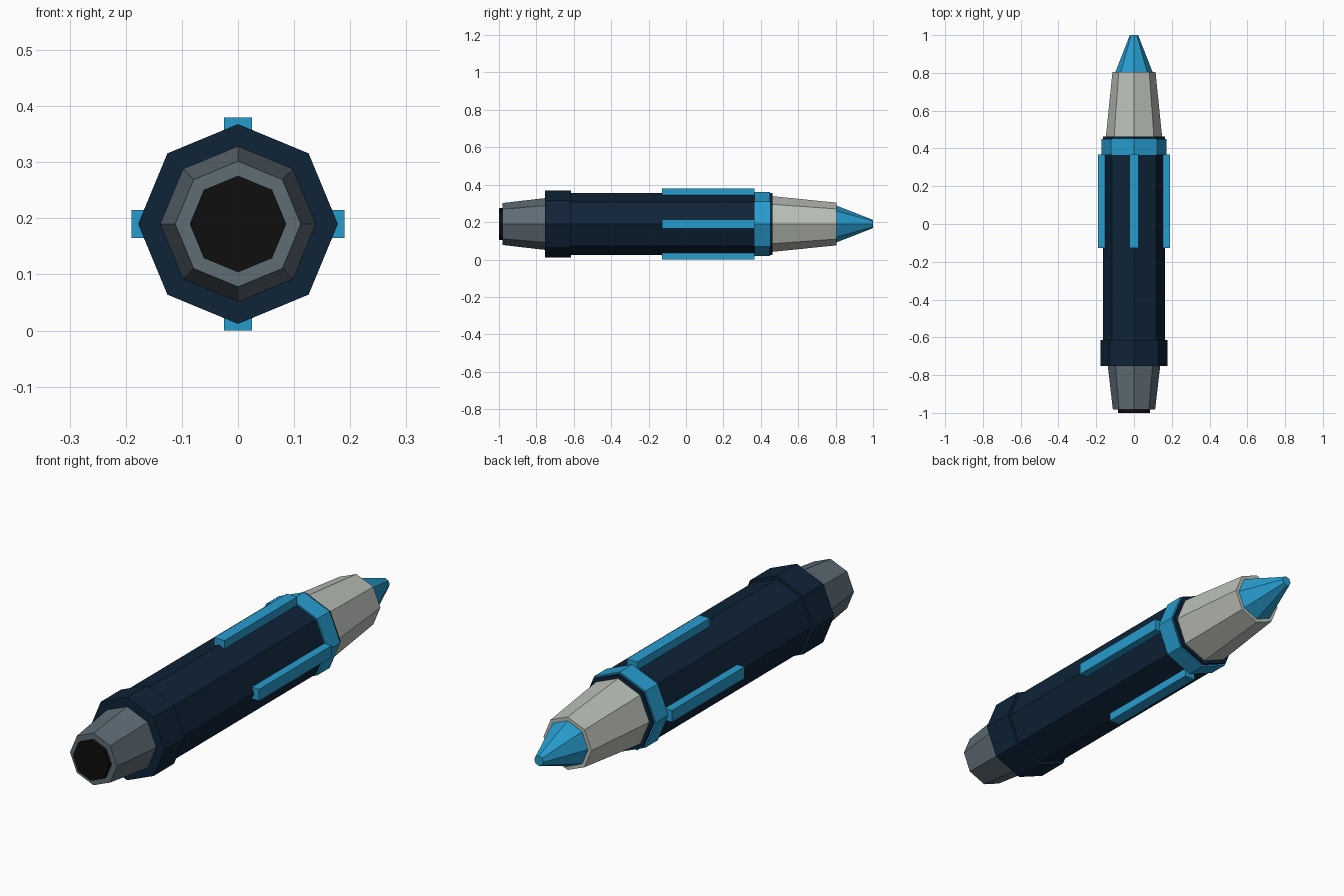
import bpy, bmesh, math
from mathutils import Matrix

if "Cube" in bpy.data.objects:
    bpy.data.objects.remove(bpy.data.objects["Cube"])

AXIS_Z = 0.19  # height of the long axis


def srgb(r, g, b):
    f = lambda c: c / 12.92 if c <= 0.04045 else ((c + 0.055) / 1.055) ** 2.4
    return (f(r / 255), f(g / 255), f(b / 255), 1)


def material(name, rgb):
    m = bpy.data.materials.new(name)
    m.diffuse_color = srgb(*rgb)
    m.use_nodes = True
    m.node_tree.nodes["Principled BSDF"].inputs["Base Color"].default_value = m.diffuse_color
    return m


navy = material("dark navy", (14, 35, 55))
blue = material("bright blue", (39, 156, 206))
pale = material("pale grey", (186, 191, 183))
slate = material("slate grey", (94, 108, 117))
black = material("black", (14, 14, 14))


def finish(name, bm, mat):
    bmesh.ops.recalc_face_normals(bm, faces=bm.faces)
    me = bpy.data.meshes.new(name)
    bm.to_mesh(me)
    bm.free()
    me.materials.append(mat)
    ob = bpy.data.objects.new(name, me)
    bpy.context.collection.objects.link(ob)
    return ob


def octagon(name, y0, r0, y1, r1, mat):
    """Capped eight-sided section along y, corners on the x and z axes."""
    bm = bmesh.new()
    rings = []
    for y, r in ((y0, r0), (y1, r1)):
        rings.append([bm.verts.new((r * math.cos(i * math.pi / 4), y,
                                    AXIS_Z + r * math.sin(i * math.pi / 4)))
                      for i in range(8)])
    a, b = rings
    for i in range(8):
        j = (i + 1) % 8
        bm.faces.new((a[i], a[j], b[j], b[i]))
    bm.faces.new(a)
    bm.faces.new(b)
    return finish(name, bm, mat)


# Stacked sections from tail to tip
octagon("tail_cap", -1.0, 0.086, -0.975, 0.086, black)
octagon("tail_cone", -0.982, 0.112, -0.74, 0.14, slate)
octagon("rear_collar", -0.753, 0.178, -0.615, 0.178, navy)
octagon("barrel", -0.70, 0.165, 0.462, 0.165, navy)
octagon("front_ring", 0.365, 0.172, 0.45, 0.172, blue)
octagon("nose_section", 0.45, 0.15, 0.805, 0.114, pale)
octagon("tip", 0.79, 0.104, 1.0, 0.022, blue)

# Four raised strips around the barrel
for k, side in enumerate(("right", "top", "left", "bottom")):
    bm = bmesh.new()
    bmesh.ops.create_cube(bm, size=1)
    place = (Matrix.Translation((0, 0, AXIS_Z))
             @ Matrix.Rotation(-k * math.pi / 2, 4, 'Y')
             @ Matrix.Translation((0.168, 0.12, 0))
             @ Matrix.Diagonal((0.044, 0.494, 0.05, 1)))
    bmesh.ops.transform(bm, matrix=place, verts=bm.verts)
    finish("strip_" + side, bm, blue)
